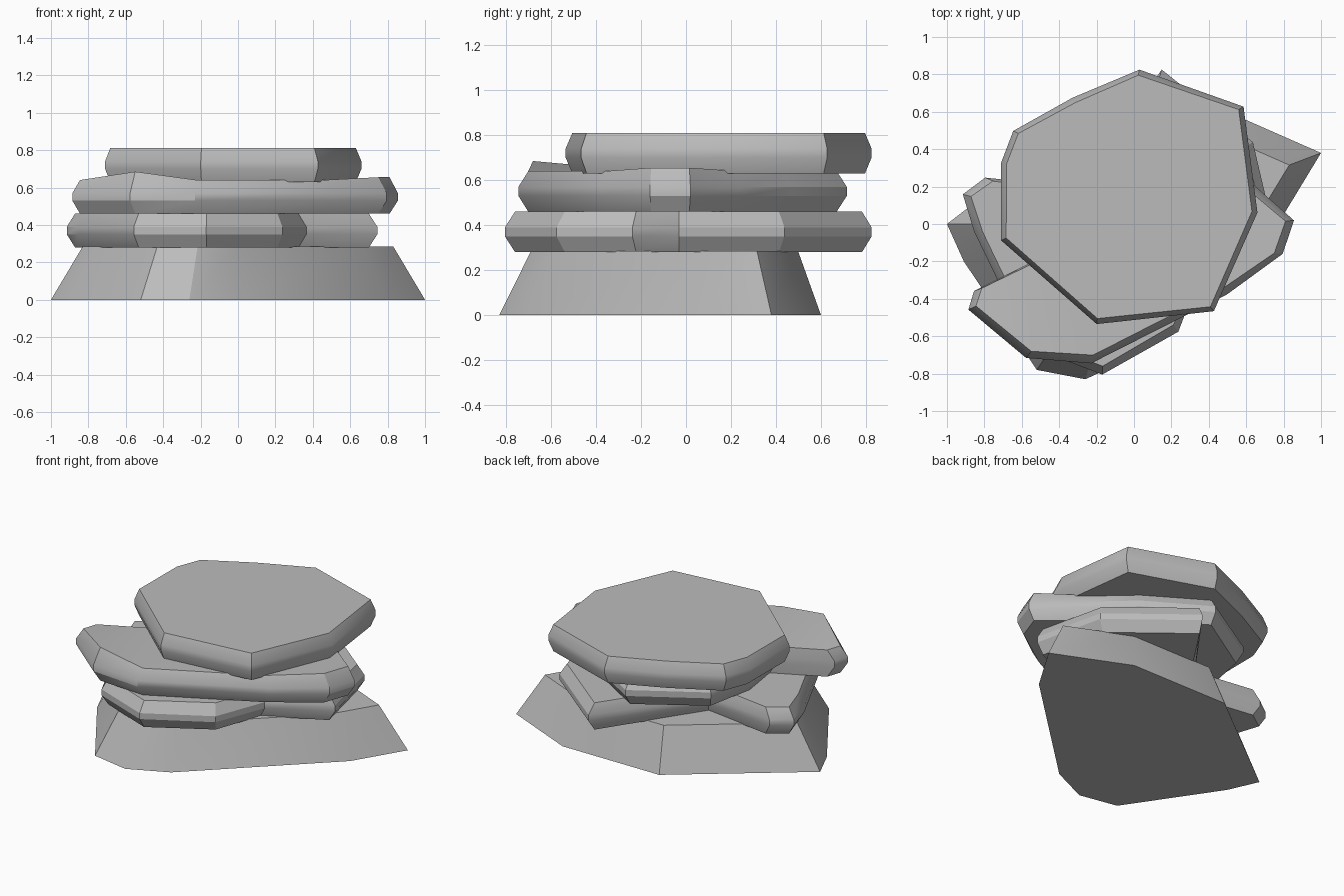
import bpy, bmesh, math

cube = bpy.data.objects.get("Cube")
if cube:
    bpy.data.objects.remove(cube, do_unlink=True)

# Single stone colour
stone = bpy.data.materials.new("stone_grey")
stone.use_nodes = True
GREY = (0.5, 0.5, 0.5, 1)
stone.diffuse_color = GREY
stone.node_tree.nodes["Principled BSDF"].inputs["Base Color"].default_value = GREY


def slab(name, outline, rings, tilt=None):
    """Loft an outline through rings of (height, scale, inset); tilt may raise the top."""
    bm = bmesh.new()
    n = len(outline)
    cx = sum(p[0] for p in outline) / n
    cy = sum(p[1] for p in outline) / n
    loops = []
    for i, (z, scale, inset) in enumerate(rings):
        loop = []
        for x, y in outline:
            px, py = x * scale, y * scale
            if inset:
                d = math.hypot(x - cx, y - cy)
                px -= (x - cx) / d * inset
                py -= (y - cy) / d * inset
            lift = tilt(px, py) if tilt and i == len(rings) - 1 else 0
            loop.append(bm.verts.new((px, py, z + lift)))
        loops.append(loop)
    for a, b in zip(loops, loops[1:]):
        for i in range(n):
            j = (i + 1) % n
            bm.faces.new((a[i], a[j], b[j], b[i]))
    caps = [bm.faces.new(loops[0][::-1]), bm.faces.new(loops[-1])]
    bmesh.ops.triangulate(bm, faces=caps)
    bmesh.ops.recalc_face_normals(bm, faces=bm.faces)
    mesh = bpy.data.meshes.new(name)
    bm.to_mesh(mesh)
    bm.free()
    mesh.materials.append(stone)
    obj = bpy.data.objects.new(name, mesh)
    bpy.context.collection.objects.link(obj)
    bpy.ops.object.select_all(action="DESELECT")
    bpy.context.view_layer.objects.active = obj
    obj.select_set(True)
    bpy.ops.object.shade_smooth_by_angle(angle=math.radians(30))
    return obj


def bevelled(low, high, inset):
    mid = (low + high) / 2
    return [(low, 1, inset), (mid - 0.02, 1, 0.005), (mid + 0.02, 1, 0.005), (high, 1, inset)]


# Wide tapering base stone
slab("base_stone",
     [(-1, 0), (-.91, -.2), (-.52, -.78), (-.26, -.83), (0, -.71),
      (.8, .05), (1, .38), (.5, .6), (-.22, .6)],
     [(0, 1, 0), (.285, .83, 0)])

# Notched lower slab
slab("lower_slab",
     [(-.92, .16), (-.86, -.04), (-.56, -.66), (-.17, -.81), (.24, -.58), (.37, -.24),
      (.75, -.03), (.64, .44), (.15, .83), (-.31, .2), (-.8, .25)],
     bevelled(.28, .46, .05))

# Middle slab, raised towards its front right corner
slab("middle_slab",
     [(-.89, -.46), (-.58, -.72), (-.23, -.75), (.5, -.38), (.8, -.16), (.86, .02),
      (.6, .25), (.35, .48), (-.05, .72), (-.5, .45), (-.58, .1), (-.54, -.2), (-.86, -.36)],
     bevelled(.46, .64, .05),
     lambda x, y: .045 if x < -.4 and y < -.5 else .015 if x > .7 else 0)

# Flat top slab
slab("top_slab",
     [(-.715, -.09), (-.2, -.54), (.43, -.47), (.665, .06), (.59, .63),
      (.03, .83), (-.33, .68), (-.65, .5), (-.715, .33)],
     bevelled(.63, .81, .035))
